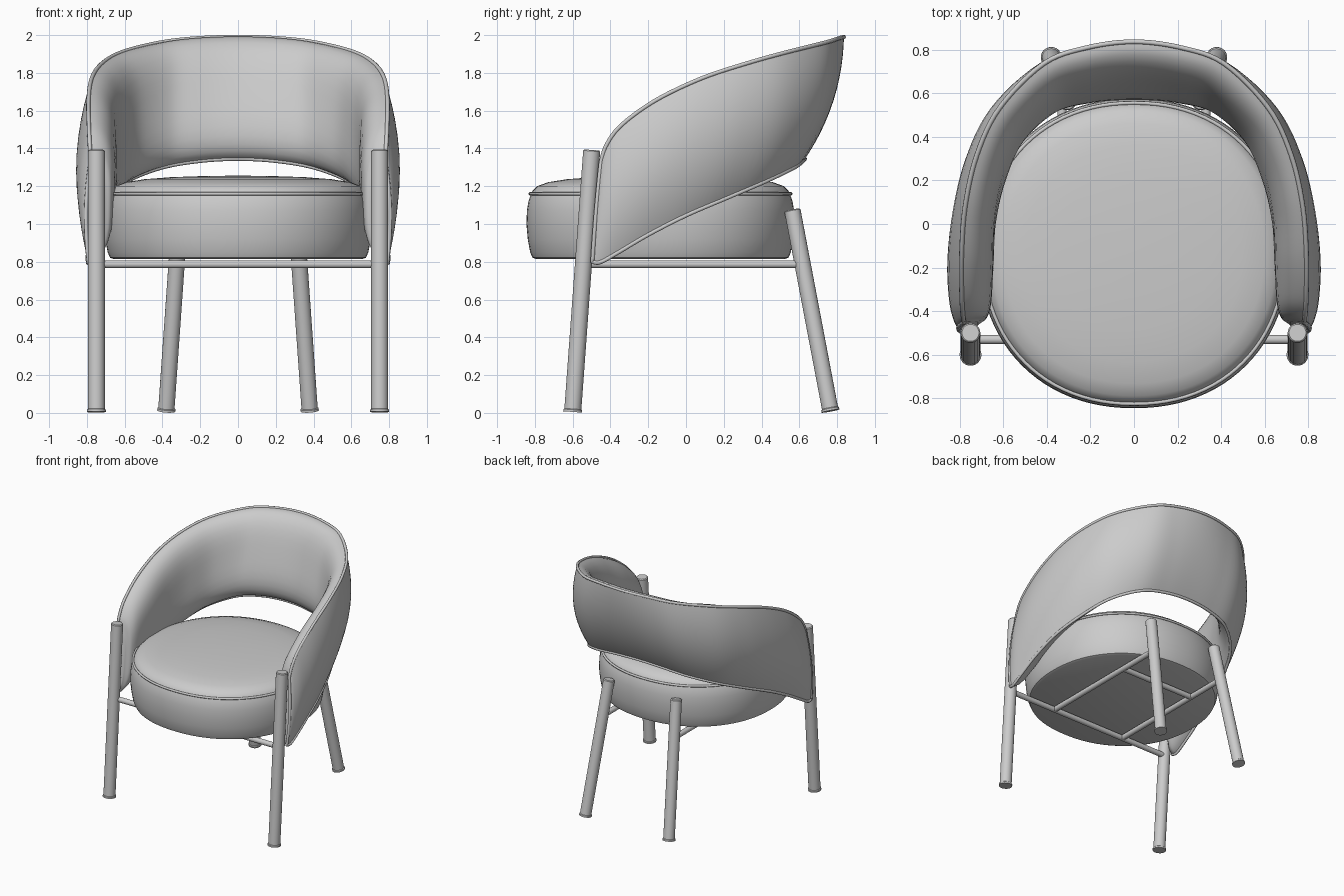
import bpy, bmesh, math
from mathutils import Vector

if "Cube" in bpy.data.objects:
    bpy.data.objects.remove(bpy.data.objects["Cube"])


def finish(name, bm, angle=40):
    bmesh.ops.recalc_face_normals(bm, faces=bm.faces)
    mesh = bpy.data.meshes.new(name)
    bm.to_mesh(mesh)
    bm.free()
    ob = bpy.data.objects.new(name, mesh)
    bpy.context.collection.objects.link(ob)
    bpy.ops.object.select_all(action='DESELECT')
    ob.select_set(True)
    bpy.context.view_layer.objects.active = ob
    bpy.ops.object.shade_smooth_by_angle(angle=math.radians(angle))
    return ob


def loft(name, rings, cap=True, angle=40):
    """Skin a list of closed rings of points."""
    bm = bmesh.new()
    rows = [[bm.verts.new(p) for p in ring] for ring in rings]
    n = len(rows[0])
    for a, b in zip(rows, rows[1:]):
        for i in range(n):
            j = (i + 1) % n
            bm.faces.new((a[i], a[j], b[j], b[i]))
    if cap:
        bm.faces.new(rows[0])
        bm.faces.new(rows[-1])
    return finish(name, bm, angle)


def rod(name, a, b, r, foot=False):
    """Round bar from a to b, optionally with a wider foot pad at a."""
    a, b = Vector(a), Vector(b)
    length = (b - a).length
    q = (b - a).to_track_quat('Z', 'Y')
    prof = [(r, 0), (r, length - 0.006), (r - 0.006, length)]
    if foot:
        prof = [(r + 0.005, 0), (r + 0.005, 0.012), (r, 0.016)] + prof[1:]
    rings = [[a + q @ Vector((s * math.cos(k * math.tau / 32), s * math.sin(k * math.tau / 32), z))
              for k in range(32)] for s, z in prof]
    return loft(name, rings, angle=35)


def piping(name, pts, r):
    cu = bpy.data.curves.new(name, 'CURVE')
    cu.dimensions = '3D'
    cu.bevel_depth = r
    cu.bevel_resolution = 2
    sp = cu.splines.new('POLY')
    sp.points.add(len(pts) - 1)
    for p, c in zip(sp.points, pts):
        p.co = (*c, 1)
    sp.use_cyclic_u = True
    ob = bpy.data.objects.new(name, cu)
    bpy.context.collection.objects.link(ob)


def catmull(p0, p1, p2, p3, t):
    return [0.5 * (2 * b + (c - a) * t + (2 * a - 5 * b + 4 * c - d) * t * t
                   + (3 * b - a - 3 * c + d) * t ** 3) for a, b, c, d in zip(p0, p1, p2, p3)]


# Seat cushion: rounded outline swept through a soft profile
def seat_ring(s, z, n=96):
    e = 2 / 2.15
    ring = []
    for k in range(n):
        c, d = math.cos(k * math.tau / n), math.sin(k * math.tau / n)
        ring.append(Vector((math.copysign(abs(c) ** e, c) * 0.71 * s,
                            -0.135 + math.copysign(abs(d) ** e, d) * 0.71 * s, z)))
    return ring


profile = [(0.93, 0.815), (0.955, 0.822), (0.972, 0.85), (0.99, 0.92), (1, 1.0), (0.996, 1.07),
           (0.985, 1.12), (0.967, 1.155), (0.955, 1.175), (0.92, 1.2), (0.84, 1.221),
           (0.7, 1.237), (0.5, 1.248), (0.25, 1.254), (0.04, 1.256)]
loft("seat_cushion", [seat_ring(s, z) for s, z in profile])
piping("seat_piping", seat_ring(0.972, 1.16), 0.009)

# Backrest stations, centre to front: top edge, bottom edge, outward bulge, inner padding
half = [
    (0, .836, 1.99, 0, .63, 1.345, .05, .115),
    (.22, .808, 1.983, .21, .618, 1.333, .055, .115),
    (.415, .735, 1.96, .41, .57, 1.297, .064, .118),
    (.615, .535, 1.91, .59, .42, 1.225, .07, .12),
    (.72, .32, 1.85, .695, .21, 1.135, .07, .125),
    (.775, .08, 1.77, .76, 0, 1.045, .066, .135),
    (.792, -.16, 1.655, .787, -.2, .943, .067, .145),
    (.79, -.34, 1.525, .795, -.37, .843, .055, .138),
    (.785, -.42, 1.42, .795, -.455, .797, .037, .115),
    (.78, -.45, 1.33, .79, -.495, .80, .02, .07),
]
keys = [(-a[0], a[1], a[2], -a[3], *a[4:]) for a in half[:0:-1]] + half
stations = []
for i in range(len(keys) - 1):
    p = [keys[max(i - 1, 0)], keys[i], keys[i + 1], keys[min(i + 2, len(keys) - 1)]]
    stations += [catmull(*p, t / 6) for t in range(6)]
stations.append(list(keys[-1]))

N = 16
tops = [Vector(s[0:3]) for s in stations]
bots = [Vector(s[3:6]) for s in stations]
mids = [(a + b) / 2 for a, b in zip(tops, bots)]
rings = []
for i, s in enumerate(stations):
    tan = mids[min(i + 1, len(mids) - 1)] - mids[max(i - 1, 0)]
    tan.z = 0
    out = tan.cross(tops[i] - bots[i]).normalized()
    if out.dot(Vector((mids[i].x, mids[i].y + 0.6, 0))) < 0:
        out = -out
    vs = [(1 - math.cos(math.pi * k / N)) / 2 for k in range(N + 1)]
    outer = [tops[i].lerp(bots[i], v) + out * s[6] * 4 * v * (1 - v) for v in vs]
    inner = [tops[i].lerp(bots[i], v) - out * s[7] * (1 - abs(2 * v - 1) ** 3.5) ** 0.52
             for v in vs[-2:0:-1]]
    rings.append(outer + inner)
loft("backrest", rings, angle=50)

# Piping around the outer edge of the backrest
left_edge, right_edge = rings[0][1:N], rings[-1][1:N]
piping("backrest_piping", tops + right_edge + bots[::-1] + left_edge[::-1], 0.011)

# Legs, mirrored left and right
for side, sx in (("left", -1), ("right", 1)):
    rod(f"front_leg_{side}", (sx * .75, -.6, .005), (sx * .75, -.499, 1.392), .045, True)
    rod(f"back_leg_{side}", (sx * .38, .765, .01), (sx * .305, .563, 1.075), .043, True)
    rod(f"side_rail_{side}", (sx * .33, -.53, .787), (sx * .33, .61, .787), .021)

# Cross rails under the seat
rod("front_rail", (-.75, -.53, .787), (.75, -.53, .787), .021)
rod("rear_rail", (-.33, .27, .787), (.33, .27, .787), .021)
